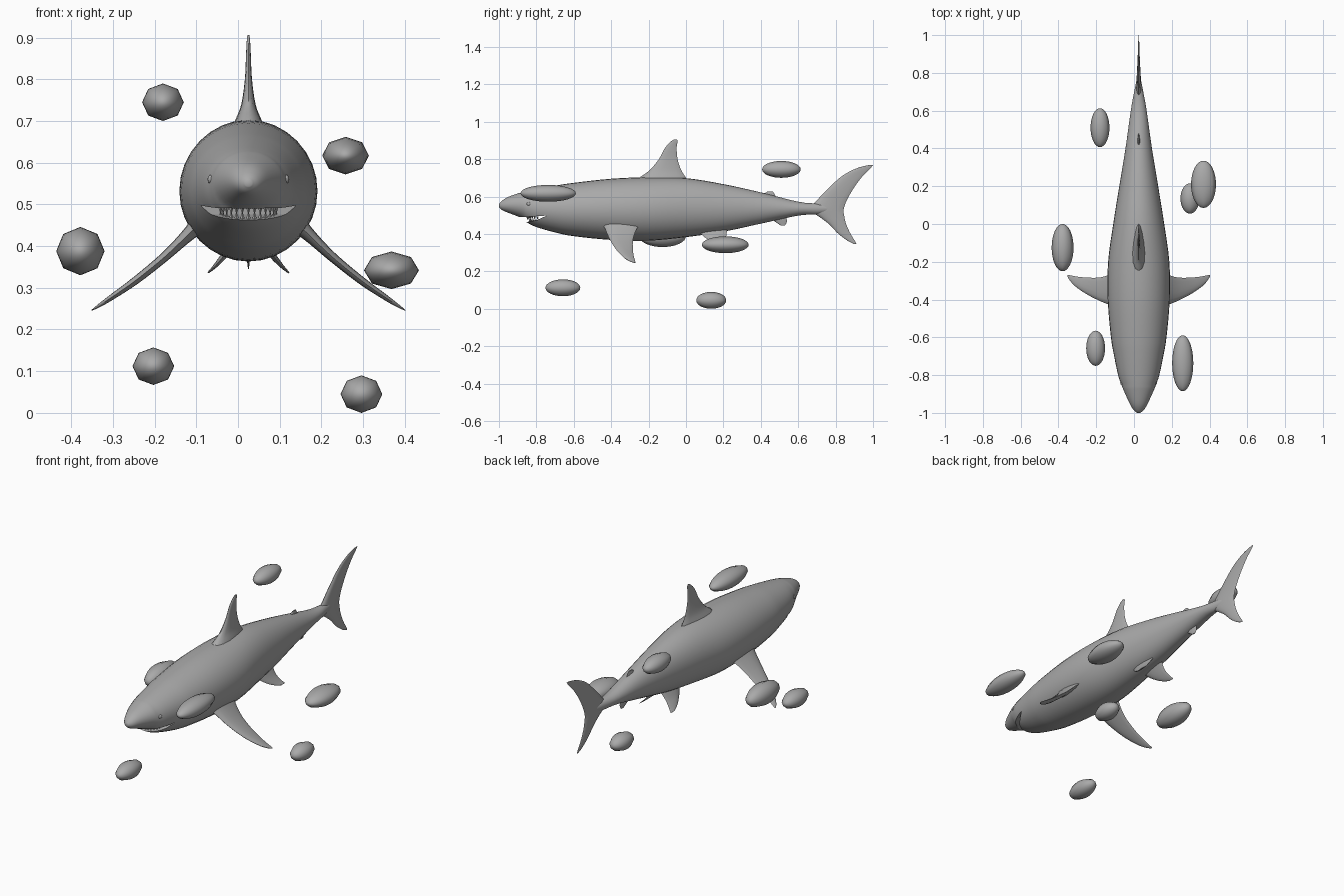
import bpy, bmesh, math
from mathutils import Vector

if "Cube" in bpy.data.objects:
    bpy.data.objects.remove(bpy.data.objects["Cube"])

CX = 0.025  # shark centre line

grey = bpy.data.materials.new("shark grey")
grey.diffuse_color = (0.4, 0.4, 0.4, 1)
grey.use_nodes = True
grey.node_tree.nodes["Principled BSDF"].inputs["Base Color"].default_value = grey.diffuse_color


def finish(ob, angle=50):
    ob.data.materials.append(grey)
    bpy.ops.object.select_all(action='DESELECT')
    ob.select_set(True)
    bpy.context.view_layer.objects.active = ob
    bpy.ops.object.shade_smooth_by_angle(angle=math.radians(angle))
    return ob


def smooth_path(stations, steps=4):
    """Catmull-Rom interpolation of tuples of numbers."""
    pts = [stations[0]] + list(stations) + [stations[-1]]
    out = []
    for i in range(1, len(pts) - 2):
        for s in range(steps):
            t = s / steps
            out.append([0.5 * (2 * b + (c - a) * t + (2 * a - 5 * b + 4 * c - d) * t * t
                               + (3 * b - a - 3 * c + d) * t ** 3)
                        for a, b, c, d in zip(*pts[i - 1:i + 3])])
    out.append(list(stations[-1]))
    return out


def loft(name, rings):
    bm = bmesh.new()
    loops = [[bm.verts.new(p) for p in ring] for ring in rings]
    n = len(loops[0])
    for a, b in zip(loops, loops[1:]):
        for k in range(n):
            bm.faces.new((a[k], a[(k + 1) % n], b[(k + 1) % n], b[k]))
    bm.faces.new(loops[0])
    bm.faces.new(loops[-1])
    bmesh.ops.recalc_face_normals(bm, faces=bm.faces)
    me = bpy.data.meshes.new(name)
    bm.to_mesh(me)
    bm.free()
    ob = bpy.data.objects.new(name, me)
    bpy.context.collection.objects.link(ob)
    return ob


def fin(name, stations, normal, n=14):
    """Stations: x, z of leading edge, y lead, y trail, half thickness."""
    normal = Vector(normal).normalized()
    rings = []
    for x, z, lead, trail, t in smooth_path(stations):
        ring = []
        for k in range(n):
            a = 2 * math.pi * k / n
            u = (1 - math.cos(a)) / 2
            w = max(t, 0.001) * math.sin(a) * (1.25 - 0.7 * u)
            ring.append(Vector((x, lead + (trail - lead) * u, z)) + normal * w)
        rings.append(ring)
    return finish(loft(name, rings), 60)


# Body: y, bottom, top, half width
profile = [(-1.0, .543, .559, .008), (-.985, .528, .576, .027), (-.95, .513, .598, .048),
           (-.88, .485, .622, .08), (-.85, .461, .630, .092), (-.8, .437, .640, .109),
           (-.7, .408, .658, .13), (-.6, .388, .673, .147), (-.4, .368, .695, .164),
           (-.2, .364, .703, .162), (0, .383, .698, .135), (.2, .412, .666, .103),
           (.4, .455, .622, .07), (.6, .498, .572, .042), (.7, .505, .562, .024),
           (.78, .52, .55, .008)]
rings = []
for y, lo, hi, w in smooth_path(profile):
    rings.append([(CX + w * math.cos(2 * math.pi * k / 32), y,
                   (lo + hi) / 2 + (hi - lo) / 2 * math.sin(2 * math.pi * k / 32))
                  for k in range(32)])
body = loft("body", rings)

# Mouth opening cut through the jaw
wedge = [(-.96, .49), (-.85, .491), (-.745, .498), (-.79, .476), (-.85, .463), (-.96, .44)]
cutter = loft("mouth_cutter", [[(x, y, z) for y, z in wedge] for x in (CX - .2, CX + .2)])
cutter.hide_render = True
cutter.hide_viewport = True
cut = body.modifiers.new("mouth", 'BOOLEAN')
cut.operation = 'DIFFERENCE'
cut.solver = 'EXACT'
cut.object = cutter
finish(body)
dg = bpy.context.evaluated_depsgraph_get()
cut_mesh = bpy.data.meshes.new_from_object(body.evaluated_get(dg))
body.modifiers.clear()
body.data = cut_mesh
bpy.data.objects.remove(cutter)
if not body.data.materials:
    body.data.materials.append(grey)

# Teeth in two arcs
for row, base, tip in (("upper", .494, .476), ("lower", .464, .484)):
    bm = bmesh.new()
    for i in range(13):
        a = math.radians(-72 + 12 * i)
        reach = .078 if row == "upper" else .066
        x, y = CX + .07 * math.sin(a), -.77 - reach * math.cos(a)
        foot = [bm.verts.new((x + .006 * math.cos(q * math.pi / 2),
                              y + .006 * math.sin(q * math.pi / 2), base)) for q in range(4)]
        top = bm.verts.new((x, y, tip))
        bm.faces.new(foot)
        for q in range(4):
            bm.faces.new((foot[q], foot[(q + 1) % 4], top))
    bmesh.ops.recalc_face_normals(bm, faces=bm.faces)
    me = bpy.data.meshes.new(row + "_teeth")
    bm.to_mesh(me)
    bm.free()
    teeth = bpy.data.objects.new(row + "_teeth", me)
    bpy.context.collection.objects.link(teeth)
    me.materials.append(grey)

# Upright fins on the centre line
fin("dorsal_fin", [(CX, .65, -.31, .03, .055), (CX, .70, -.25, 0, .034),
                   (CX, .74, -.195, -.025, .018), (CX, .80, -.145, -.045, .009),
                   (CX, .86, -.112, -.05, .006), (CX, .895, -.08, -.045, .004),
                   (CX, .906, -.062, -.05, .002)], (1, 0, 0))
fin("tail_fin", [(CX, .345, .903, .912, .001), (CX, .36, .87, .905, .003),
                 (CX, .40, .815, .88, .006), (CX, .45, .767, .857, .009),
                 (CX, .49, .715, .847, .012), (CX, .53, .66, .843, .015),
                 (CX, .58, .70, .86, .012), (CX, .65, .768, .90, .009),
                 (CX, .71, .835, .945, .006), (CX, .75, .91, .985, .004),
                 (CX, .769, .98, 1.0, .001)], (1, 0, 0))
fin("second_dorsal_fin", [(CX, .58, .38, .49, .012), (CX, .61, .41, .475, .007),
                          (CX, .626, .435, .465, .003)], (1, 0, 0))
fin("anal_fin", [(CX, .50, .44, .53, .012), (CX, .47, .47, .54, .007),
                 (CX, .446, .505, .53, .003)], (1, 0, 0))

# Paired fins and eyes
for side, s in (("right", 1), ("left", -1)):
    fin(side + "_pectoral_fin",
        [(CX + s * .10, .47, -.46, -.22, .032), (CX + s * .14, .432, -.435, -.26, .018),
         (CX + s * .20, .375, -.41, -.282, .012), (CX + s * .27, .318, -.375, -.284, .010),
         (CX + s * .33, .276, -.335, -.278, .007), (CX + s * .36, .256, -.305, -.272, .004),
         (CX + s * .376, .246, -.28, -.27, .001)], (.62, 0, .78 * s))
    fin(side + "_pelvic_fin",
        [(CX + s * .03, .42, .06, .22, .014), (CX + s * .055, .382, .10, .215, .009),
         (CX + s * .08, .352, .15, .225, .005), (CX + s * .097, .336, .20, .235, .002)],
        (.75, 0, .65 * s))
    bpy.ops.mesh.primitive_uv_sphere_add(segments=12, ring_count=8, radius=1,
                                         location=(CX + s * .09, -.84, .56))
    eye = bpy.context.object
    eye.name = side + "_eye"
    eye.scale = (.008, .012, .011)
    finish(eye)

# Small floating ovals around the shark: centre, radii
ovals = [((-.18, .51, .745), (.05, .103, .045)), ((.258, -.737, .617), (.056, .148, .045)),
         ((-.378, -.125, .388), (.058, .125, .058)), ((.368, .21, .342), (.066, .125, .045)),
         ((-.203, -.658, .112), (.05, .093, .045)), ((.296, .135, .045), (.05, .08, .045))]
for i, (loc, (rx, ry, rz)) in enumerate(ovals):
    bpy.ops.mesh.primitive_uv_sphere_add(segments=8, ring_count=16, radius=1, location=loc,
                                         rotation=(math.pi / 2, 0, 0))
    oval = bpy.context.object
    oval.name = f"floating_oval_{i + 1}"
    oval.scale = (rx, rz, ry)
    finish(oval, 60)
